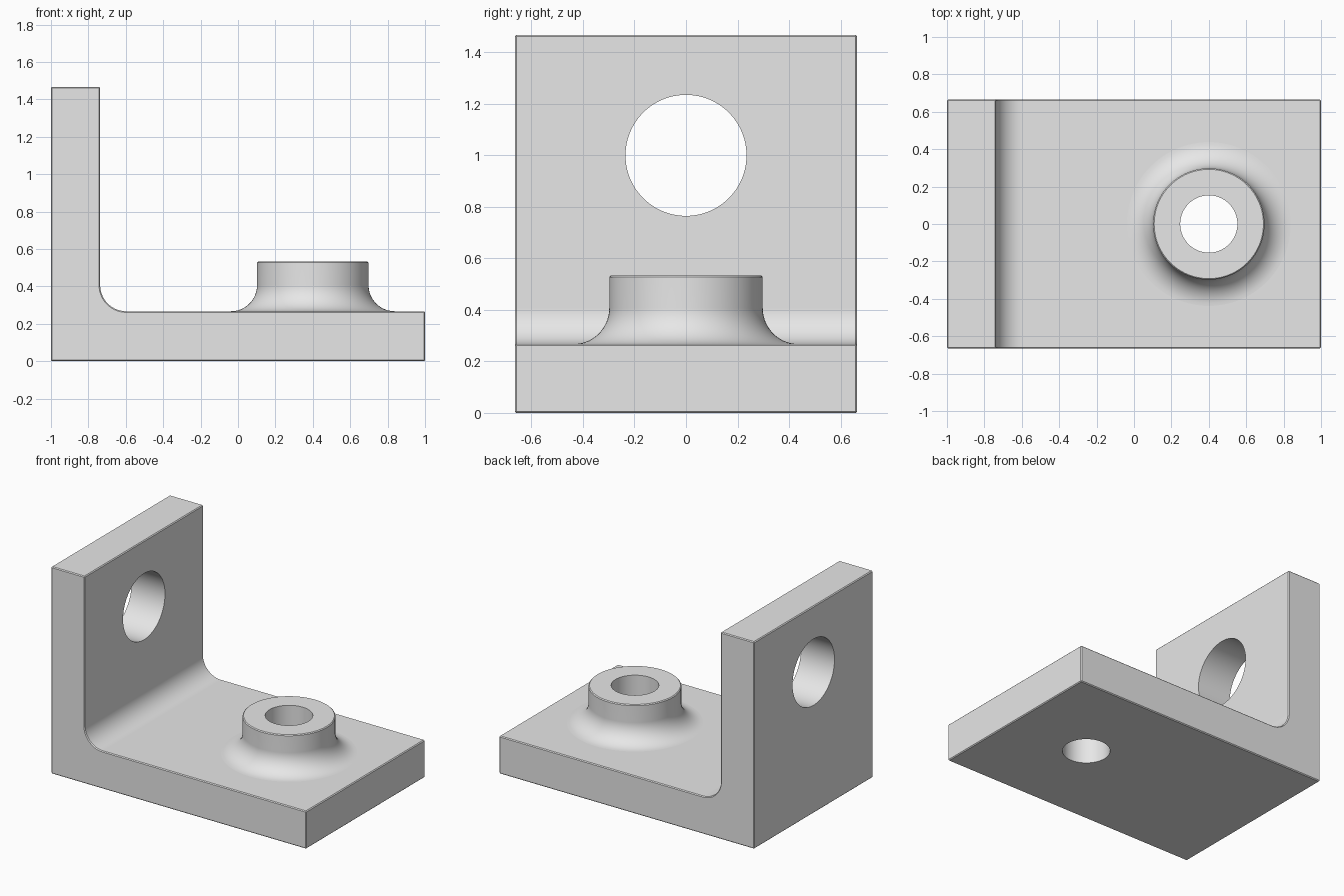
import bpy, bmesh
from math import sin, cos, pi, radians
from mathutils import Matrix, Vector

cube = bpy.data.objects.get("Cube")
if cube:
    bpy.data.objects.remove(cube, do_unlink=True)

HALF_WIDTH = 0.665
BASE_TOP = 0.267
WALL_TOP = 1.467
WALL_X = -0.737
FILLET = 0.14
EDGE = 0.006
BOSS_X, BOSS_R, BOSS_TOP, BORE_R = 0.4, 0.298, 0.533, 0.153
HOLE_Z, HOLE_R = 1.0, 0.235
SIDES = 96

# Single grey finish
grey = bpy.data.materials.new("plain grey")
grey.use_nodes = True
grey.diffuse_color = (0.8, 0.8, 0.8, 1)
grey.node_tree.nodes["Principled BSDF"].inputs["Base Color"].default_value = (0.8, 0.8, 0.8, 1)


def make_object(name, bm):
    mesh = bpy.data.meshes.new(name)
    bm.to_mesh(mesh)
    bm.free()
    mesh.materials.append(grey)
    obj = bpy.data.objects.new(name, mesh)
    bpy.context.collection.objects.link(obj)
    return obj


def activate(obj):
    bpy.ops.object.select_all(action='DESELECT')
    obj.select_set(True)
    bpy.context.view_layer.objects.active = obj


def fillet_points(cx, cz, steps=14):
    """Quarter arc from a vertical wall down to the base top."""
    return [(cx - FILLET * cos(a), cz - FILLET * sin(a))
            for a in (pi / 2 * i / steps for i in range(steps + 1))]


def drill(obj, radius, location, axis):
    """Cut a round hole through the object."""
    bm = bmesh.new()
    bmesh.ops.create_cone(bm, cap_ends=True, segments=SIDES,
                          radius1=radius, radius2=radius, depth=1)
    turn = Matrix.Rotation(pi / 2, 4, 'Y') if axis == 'X' else Matrix()
    bm.transform(Matrix.Translation(location) @ turn)
    cutter = make_object("hole_cutter", bm)
    cutter.hide_render = True
    mod = obj.modifiers.new("hole", 'BOOLEAN')
    mod.operation = 'DIFFERENCE'
    mod.solver = 'EXACT'
    mod.object = cutter
    activate(obj)
    bpy.ops.object.modifier_apply(modifier=mod.name)
    bpy.data.objects.remove(cutter, do_unlink=True)


def finish(obj):
    activate(obj)
    bpy.ops.object.shade_smooth_by_angle(angle=radians(30))
    mod = obj.modifiers.new("clean shading", 'WEIGHTED_NORMAL')
    mod.keep_sharp = True


# L-shaped plate with a rounded inner corner
outline = [(-1, 0), (-1, WALL_TOP), (WALL_X, WALL_TOP)]
outline += fillet_points(WALL_X + FILLET, BASE_TOP + FILLET)
outline += [(1, BASE_TOP), (1, 0)]
bm = bmesh.new()
face = bm.faces.new([bm.verts.new((x, -HALF_WIDTH, z)) for x, z in outline])
ext = bmesh.ops.extrude_face_region(bm, geom=[face])
bmesh.ops.translate(bm, vec=(0, 2 * HALF_WIDTH, 0),
                    verts=[v for v in ext["geom"] if isinstance(v, bmesh.types.BMVert)])
bmesh.ops.recalc_face_normals(bm, faces=bm.faces)
bracket = make_object("angle_bracket", bm)

# Fine chamfer on the outer edges
bevel = bracket.modifiers.new("edge chamfer", 'BEVEL')
bevel.width = EDGE
bevel.segments = 1
bevel.limit_method = 'ANGLE'
bevel.angle_limit = radians(40)
activate(bracket)
bpy.ops.object.modifier_apply(modifier=bevel.name)

# Wall hole and base bore
drill(bracket, HOLE_R, Vector((-1, 0, HOLE_Z)), 'X')
drill(bracket, BORE_R, Vector((BOSS_X, 0, 0)), 'Z')
finish(bracket)

# Lathed boss flaring into the base
profile = [(BORE_R, BASE_TOP), (BORE_R, BOSS_TOP),
           (BOSS_R - EDGE, BOSS_TOP), (BOSS_R, BOSS_TOP - EDGE)]
profile += fillet_points(BOSS_R + FILLET, BASE_TOP + FILLET)
bm = bmesh.new()
verts = [bm.verts.new((r, 0, z)) for r, z in profile]
edges = [bm.edges.new(pair) for pair in zip(verts, verts[1:])]
bmesh.ops.spin(bm, geom=verts + edges, cent=(0, 0, 0), axis=(0, 0, 1),
               angle=2 * pi, steps=SIDES)
bmesh.ops.remove_doubles(bm, verts=bm.verts, dist=0.0002)
bmesh.ops.recalc_face_normals(bm, faces=bm.faces)
top = max(bm.faces, key=lambda f: f.calc_center_median().z)
if top.normal.z < 0:
    bmesh.ops.reverse_faces(bm, faces=bm.faces)
bm.transform(Matrix.Translation((BOSS_X, 0, 0)))
boss = make_object("base_boss", bm)
finish(boss)
